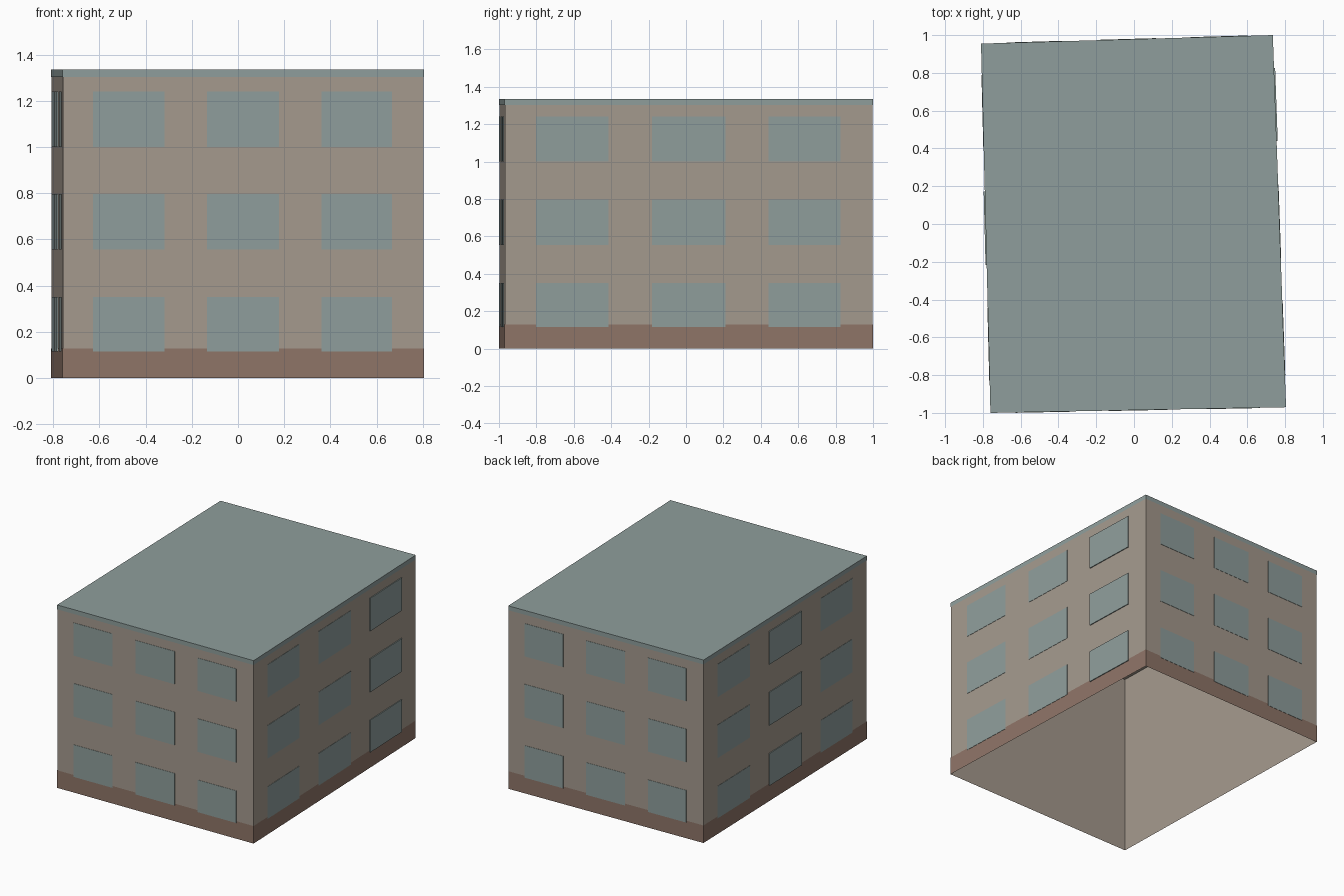
import bpy
import bmesh
from mathutils import Vector

cube = bpy.data.objects.get("Cube")
if cube:
    bpy.data.objects.remove(cube, do_unlink=True)


def make_material(name, srgb):
    linear = [((c / 255 + 0.055) / 1.055) ** 2.4 for c in srgb] + [1.0]
    mat = bpy.data.materials.new(name)
    mat.use_nodes = True
    mat.diffuse_color = linear
    mat.node_tree.nodes["Principled BSDF"].inputs["Base Color"].default_value = linear
    return mat


plaster = make_material("beige plaster", (165, 154, 142))
brick = make_material("brown plinth", (143, 117, 104))
slate = make_material("blue grey", (143, 158, 156))

# Slightly skewed footprint, counter-clockwise from the front corner
FOOTPRINT = [Vector(p) for p in ((-0.76, -1.0), (0.805, -0.97), (0.735, 1.0), (-0.81, 0.955))]
HEIGHT = 1.335


def finish(bm, name, mat):
    mesh = bpy.data.meshes.new(name)
    bm.to_mesh(mesh)
    bm.free()
    mesh.materials.append(mat)
    obj = bpy.data.objects.new(name, mesh)
    bpy.context.collection.objects.link(obj)
    return obj


def shell(name, mat, z0, z1, scale=1.0, top=False):
    """Ring of wall faces around the footprint, open below."""
    bm = bmesh.new()
    low = [bm.verts.new((p.x * scale, p.y * scale, z0)) for p in FOOTPRINT]
    high = [bm.verts.new((p.x * scale, p.y * scale, z1)) for p in FOOTPRINT]
    for i in range(4):
        j = (i + 1) % 4
        bm.faces.new((low[i], low[j], high[j], high[i]))
    if top:
        bm.faces.new(high)
    return finish(bm, name, mat)


def window(name, side, span, z0, z1, depth):
    """Thin pane standing just proud of one wall."""
    a, b = FOOTPRINT[side], FOOTPRINT[(side + 1) % 4]
    along = b - a
    out = Vector((along.y, -along.x)).normalized()
    bm = bmesh.new()
    back, front = [], []
    for t, z in ((span[0], z0), (span[1], z0), (span[1], z1), (span[0], z1)):
        p = a + along * t
        q = p + out * depth
        back.append(bm.verts.new((p.x, p.y, z)))
        front.append(bm.verts.new((q.x, q.y, z)))
    bm.faces.new(front)
    for i in range(4):
        j = (i + 1) % 4
        bm.faces.new((back[i], back[j], front[j], front[i]))
    return finish(bm, name, slate)


# Main body, plinth and roof
shell("walls", plaster, 0.0, HEIGHT - 0.005, 0.998, top=True)
shell("plinth", brick, 0.0, 0.128)
shell("roof", slate, 1.303, HEIGHT, top=True)

# Three windows on each of three floors, on all four walls
SIDES = ("front", "right", "back", "left")
SPANS = ((0.085, 0.282), (0.4, 0.599), (0.716, 0.912))
FLOORS = ((0.115, 0.35), (0.555, 0.797), (1.0, 1.24))
PROUD = {(1, 2), (3, 1)}
for side, side_name in enumerate(SIDES):
    for column, span in enumerate(SPANS):
        depth = 0.006 if (side, column) in PROUD else 0.002
        for floor, (z0, z1) in enumerate(FLOORS):
            window(f"{side_name}_window_{floor + 1}_{column + 1}", side, span, z0, z1, depth)
